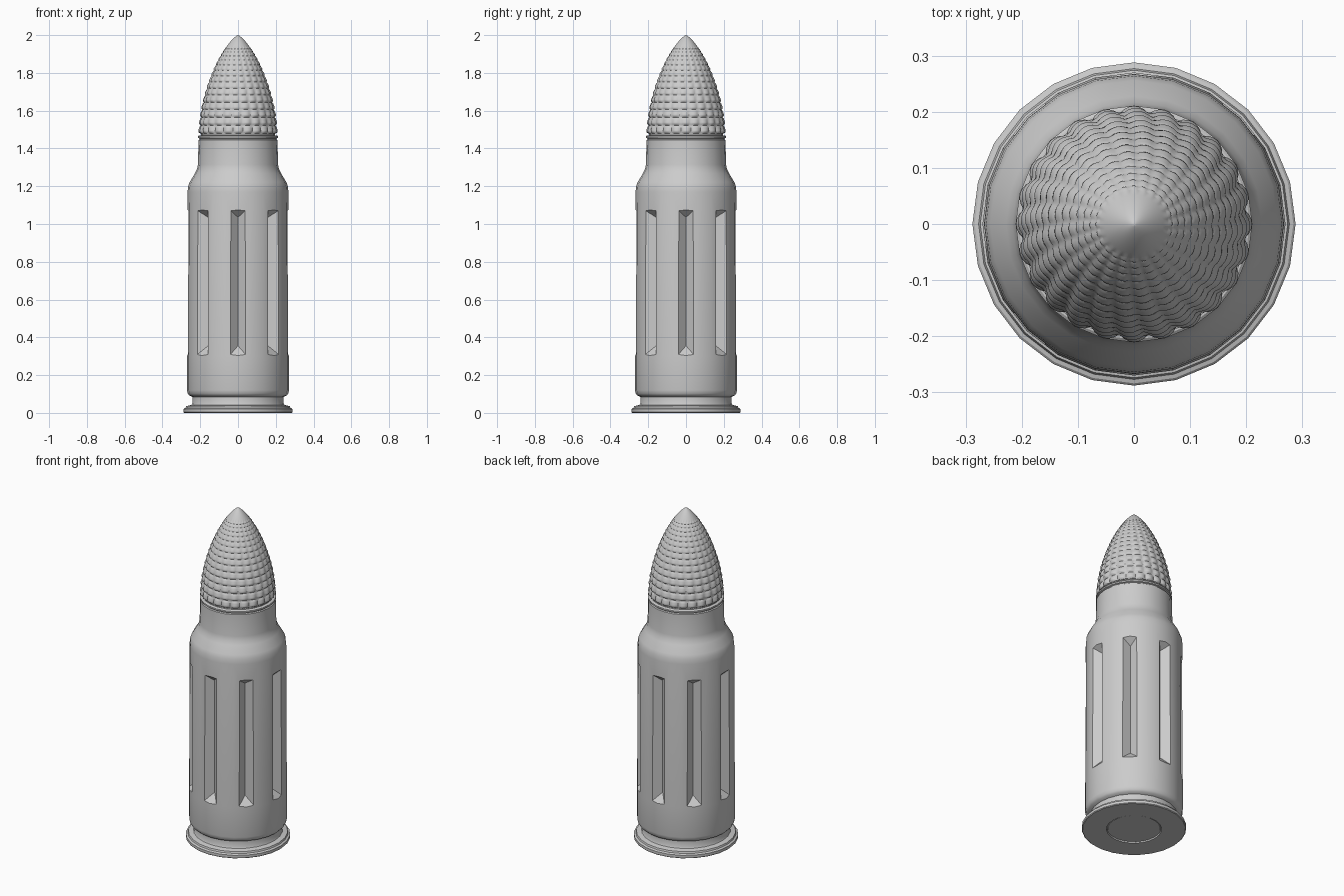
import bpy, bmesh, math
from math import sin, cos, pi

if "Cube" in bpy.data.objects:
    bpy.data.objects.remove(bpy.data.objects["Cube"])

SIDES = 24


def finish(bm, name, angle=35):
    bmesh.ops.remove_doubles(bm, verts=bm.verts, dist=1e-5)
    bmesh.ops.recalc_face_normals(bm, faces=bm.faces)
    me = bpy.data.meshes.new(name)
    bm.to_mesh(me)
    bm.free()
    ob = bpy.data.objects.new(name, me)
    bpy.context.collection.objects.link(ob)
    shade(ob, angle)
    return ob


def shade(ob, angle):
    ob.data.shade_smooth()
    ob.data.set_sharp_from_angle(angle=math.radians(angle))


def revolve(name, rows, sides, radius, angle=35):
    """Skin rings; radius(row, phi) gives (r, z)."""
    bm = bmesh.new()
    grid = []
    for row in rows:
        ring = []
        for k in range(sides):
            a = 2 * pi * k / sides
            r, z = radius(row, a)
            ring.append(bm.verts.new((r * cos(a), r * sin(a), z)))
        grid.append(ring)
    for lo, hi in zip(grid, grid[1:]):
        for k in range(sides):
            n = (k + 1) % sides
            bm.faces.new((lo[k], lo[n], hi[n], hi[k]))
    return finish(bm, name, angle)


# Case: rim, extractor groove, body, shoulder, neck and mouth bead
case_profile = [
    (0, 0.004), (0.145, 0.004), (0.147, 0.008), (0.15, 0.008), (0.152, 0),
    (0.284, 0), (0.288, 0.004), (0.288, 0.02), (0.284, 0.024), (0.277, 0.026),
    (0.274, 0.036), (0.246, 0.042), (0.242, 0.05), (0.242, 0.085),
    (0.258, 0.092), (0.266, 0.102), (0.27, 0.12), (0.27, 0.3),
    (0.267, 1.17), (0.264, 1.2), (0.256, 1.222), (0.228, 1.268),
    (0.217, 1.29), (0.212, 1.315), (0.209, 1.445), (0.203, 1.449),
    (0.203, 1.453), (0.211, 1.456), (0.211, 1.465), (0.206, 1.469),
    (0.195, 1.47), (0, 1.47)]
case = revolve("cartridge_case", case_profile, SIDES, lambda p, a: p)

# Eight V-shaped flutes cut into the case
bm = bmesh.new()
for k in range(8):
    a = k * pi / 4
    pts = []
    # outer mouth extended beyond the surface, inner edge at the V bottom
    for z_out, z_in in ((0.261, 0.355), (1.112, 1.035)):
        for r, t, z in ((0.308, -0.083, z_out), (0.308, 0.083, z_out), (0.224, 0, z_in)):
            pts.append(bm.verts.new((r * cos(a) - t * sin(a), r * sin(a) + t * cos(a), z)))
    for f in ((0, 1, 2), (5, 4, 3), (0, 3, 4, 1), (1, 4, 5, 2), (2, 5, 3, 0)):
        bm.faces.new([pts[i] for i in f])
cutter = finish(bm, "flute_cutter")
cutter.hide_render = True
mod = case.modifiers.new("flutes", 'BOOLEAN')
mod.operation, mod.solver, mod.object = 'DIFFERENCE', 'EXACT', cutter
bpy.context.view_layer.objects.active = case
bpy.ops.object.modifier_apply(modifier=mod.name)
bpy.data.objects.remove(cutter)
shade(case, 28)

# Bullet: ogive covered in rows of overlapping scales, with a smooth cap
Z0, Z1, ROWS, STEPS, CAP = 1.478, 2.0, 15, 6, 0.885


def ogive(t):
    return 0.203 * max(0, 1 - t ** 1.8) ** 0.75


def bullet_point(row, a):
    t, scale_row, f = row
    r = ogive(t)
    if scale_row is not None:
        lobe = abs(cos(SIDES / 2 * a + 0.22 * scale_row)) ** 0.8
        edge = min(1, f / 0.22)                 # steep lower lip
        fade = 1 - 0.75 * max(0, f - 0.22)      # long upper slope
        r += (0.012 * (1 - t) + 0.002) * (lobe * edge * fade - 0.35)
    return r, Z0 + (Z1 - Z0) * t


rows = []
for i in range(ROWS * STEPS):
    u = i / (ROWS * STEPS)
    t = CAP * (1 - (1 - u) ** 1.6 * 0.75 - (1 - u) * 0.25)   # rows tighten toward tip
    rows.append((t, i // STEPS, (i % STEPS) / STEPS))
for i in range(9):
    rows.append((1 - (1 - CAP) * (1 - i / 8) ** 1.6, None, 0))
bullet = revolve("scaled_bullet", rows, SIDES * 6, bullet_point, 50)

# Narrow collar joining bullet and case mouth
revolve("bullet_collar", [(0, 1.466), (0.196, 1.466), (0.196, 1.478), (0.203, 1.48), (0, 1.482)],
        SIDES, lambda p, a: p)
